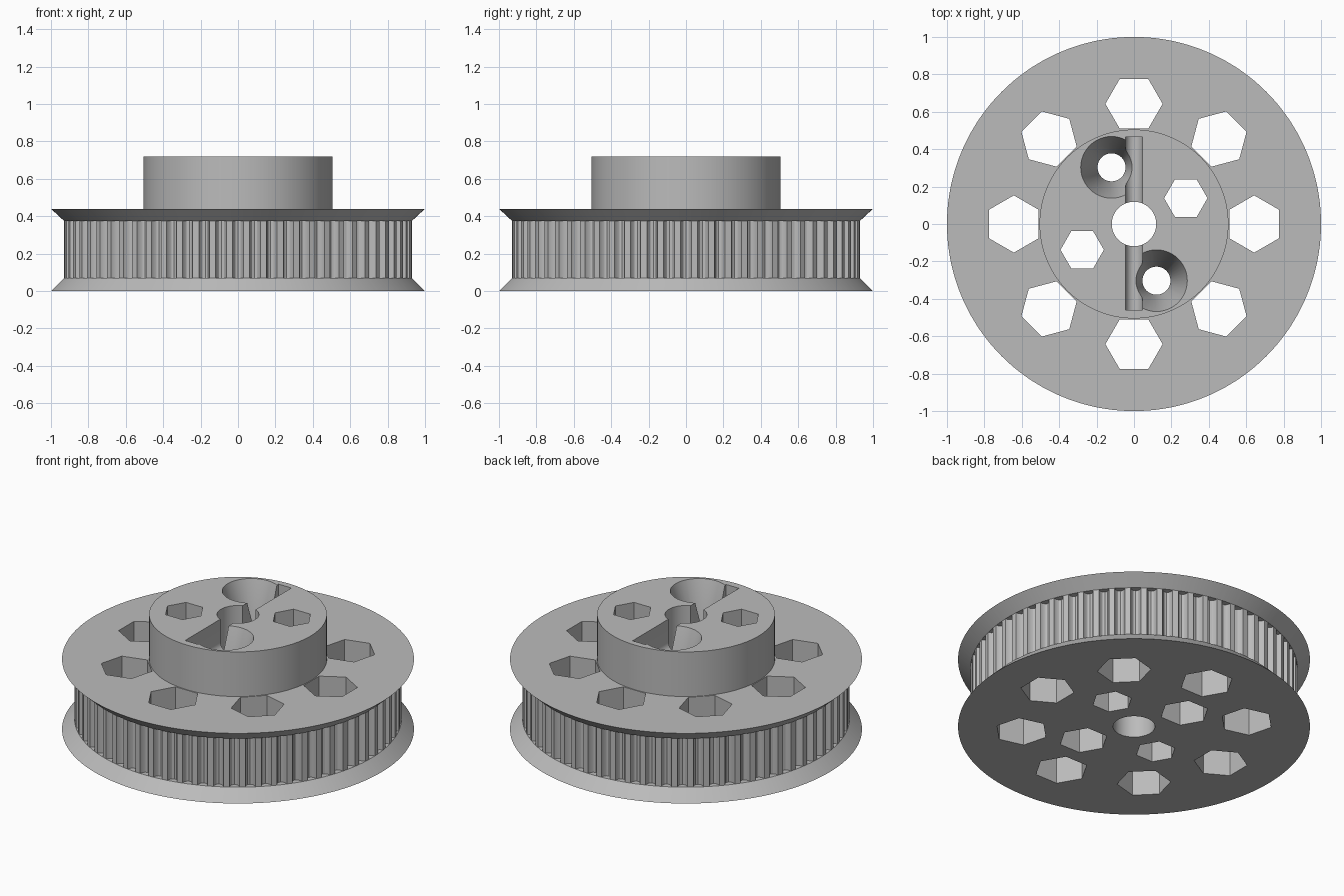
import bpy, bmesh
from math import pi, sin, cos, radians

if "Cube" in bpy.data.objects:
    bpy.data.objects.remove(bpy.data.objects["Cube"], do_unlink=True)

TEETH = 64
LAND_R, GROOVE_DEPTH, GROOVE_HALF = 0.93, 0.036, 0.031   # last one in radians
HUB_R, HUB_TOP = 0.505, 0.72

grey = bpy.data.materials.new("plain_grey")
grey.use_nodes = True
colour = (0.5, 0.5, 0.5, 1)
grey.diffuse_color = colour
grey.node_tree.nodes["Principled BSDF"].inputs["Base Color"].default_value = colour


def skin(name, rings):
    """Closed solid from a stack of equal-length point rings."""
    bm = bmesh.new()
    loops = [[bm.verts.new(p) for p in ring] for ring in rings]
    for a, b in zip(loops, loops[1:]):
        for i in range(len(a)):
            j = (i + 1) % len(a)
            bm.faces.new((a[i], a[j], b[j], b[i]))
    bm.faces.new(loops[0][::-1])
    bm.faces.new(loops[-1])
    bmesh.ops.remove_doubles(bm, verts=bm.verts, dist=1e-5)
    bmesh.ops.recalc_face_normals(bm, faces=bm.faces)
    mesh = bpy.data.meshes.new(name)
    bm.to_mesh(mesh)
    bm.free()
    mesh.materials.append(grey)
    obj = bpy.data.objects.new(name, mesh)
    bpy.context.collection.objects.link(obj)
    return obj


def lathe(name, x, y, profile, sides, turn=0.0):
    """Turn (radius, height) pairs around a vertical axis."""
    angles = [turn + 2 * pi * i / sides for i in range(sides)]
    return skin(name, [[(x + r * cos(a), y + r * sin(a), z) for a in angles]
                       for r, z in profile])


# Pulley body: flanges, toothed band and hub in one turned solid
steps = [(t, pi * k / 6) for t in range(TEETH) for k in range(7)]
angles = [2 * pi * t / TEETH - GROOVE_HALF * cos(k) for t, k in steps]
grooved = [LAND_R - GROOVE_DEPTH * sin(k) for t, k in steps]


def ring(radii, z):
    return [(r * cos(a), r * sin(a), z) for r, a in zip(radii, angles)]


def circle(r, z):
    return ring([r] * len(angles), z)


pulley = skin("toothed_pulley", [
    circle(1, 0), circle(LAND_R, 0.07),
    ring(grooved, 0.07), ring(grooved, 0.375),
    circle(LAND_R, 0.375), circle(1, 0.44),
    circle(HUB_R, 0.44), circle(HUB_R, HUB_TOP)])

# Shaft bore
cutters = [lathe("bore_cutter", 0, 0, [(0.119, -0.1), (0.119, 0.9)], 64)]

# Ring of hexagonal openings, flats facing the axis
for i in range(8):
    a = i * pi / 4
    cutters.append(lathe("outer_hex_cutter", 0.6425 * cos(a), 0.6425 * sin(a),
                         [(0.153, -0.1), (0.153, 0.6)], 6, a + pi / 6))

for s in (1, -1):
    # Small through hexagons in the hub
    cutters.append(lathe("inner_hex_cutter", 0.277 * s, 0.138 * s,
                         [(0.116, -0.1), (0.116, 0.9)], 6))
    # Countersunk screw holes with nut pockets underneath
    x, y = -0.12 * s, 0.303 * s
    cutters.append(lathe("nut_pocket_cutter", x, y, [(0.14, -0.1), (0.14, 0.3)], 6))
    cutters.append(lathe("countersink_cutter", x, y,
                         [(0.075, 0.2), (0.075, 0.42), (0.165, HUB_TOP), (0.195, 0.82)], 48))

# Round-bottomed slot across the hub
half = 0.045
outline = [(half, 0.85)]
outline += [(half * cos(pi * k / 12), 0.58 - half * sin(pi * k / 12)) for k in range(13)]
outline += [(-half, 0.85)]
cutters.append(skin("slot_cutter", [[(x, y, z) for x, z in outline] for y in (-0.46, 0.465)]))

bpy.ops.object.select_all(action='DESELECT')
pulley.select_set(True)
bpy.context.view_layer.objects.active = pulley
for cutter in cutters:
    cutter.hide_render = True
    mod = pulley.modifiers.new("cut", 'BOOLEAN')
    mod.operation = 'DIFFERENCE'
    mod.solver = 'EXACT'
    mod.object = cutter
    bpy.ops.object.modifier_apply(modifier=mod.name)
    bpy.data.objects.remove(cutter, do_unlink=True)

bpy.ops.object.shade_smooth_by_angle(angle=radians(32))
